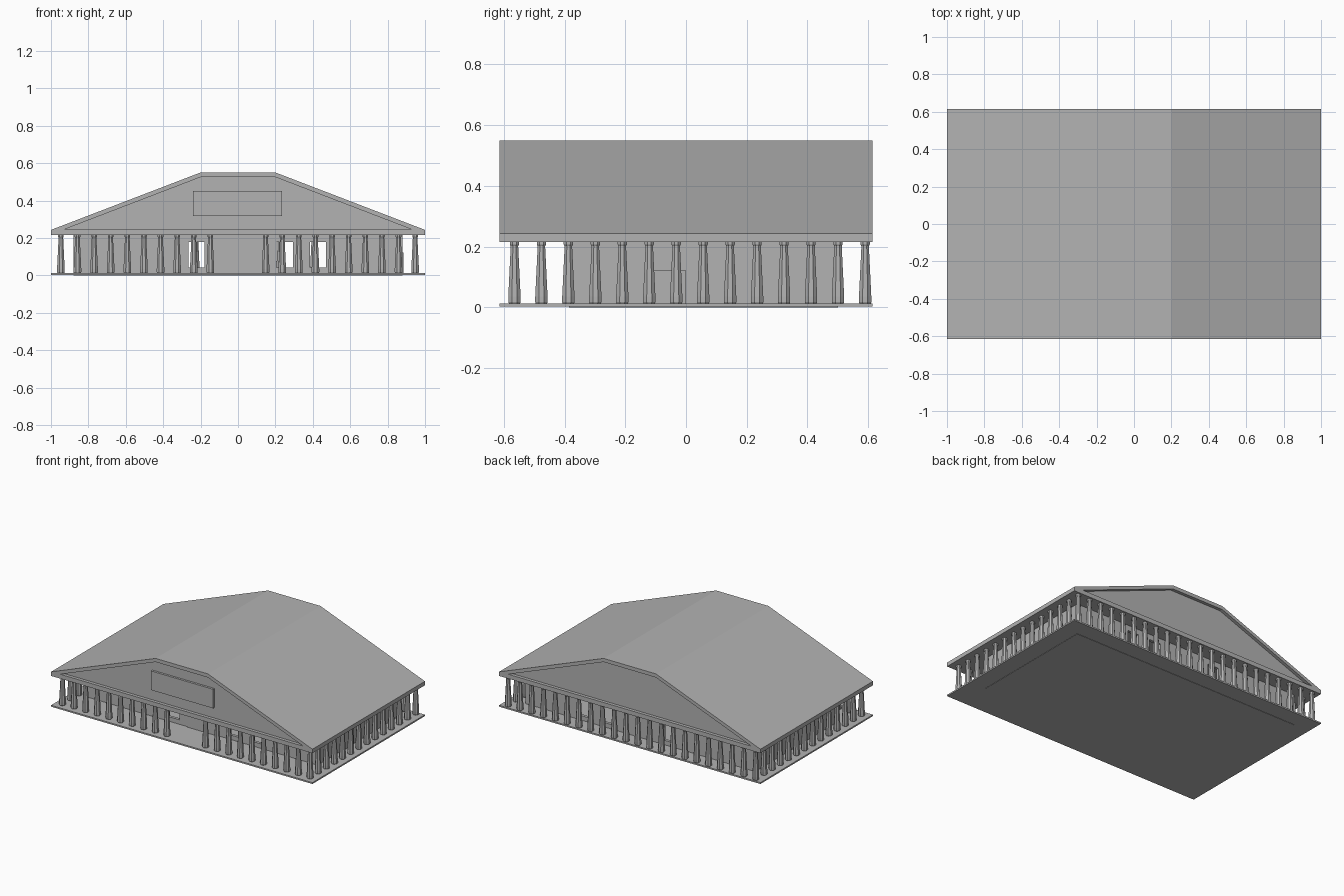
import bpy, bmesh, math

if "Cube" in bpy.data.objects:
    bpy.data.objects.remove(bpy.data.objects["Cube"])

stone = bpy.data.materials.new("grey_stone")
stone.diffuse_color = (0.45, 0.45, 0.45, 1)
stone.use_nodes = True
stone.node_tree.nodes["Principled BSDF"].inputs["Base Color"].default_value = stone.diffuse_color


def finish(name, bm):
    bmesh.ops.recalc_face_normals(bm, faces=bm.faces)
    me = bpy.data.meshes.new(name)
    bm.to_mesh(me)
    bm.free()
    me.materials.append(stone)
    ob = bpy.data.objects.new(name, me)
    bpy.context.collection.objects.link(ob)
    return ob


def add_box(bm, x0, x1, y0, y1, z0, z1):
    vs = bmesh.ops.create_cube(bm, size=1)["verts"]
    for v in vs:
        v.co = ((x0 + x1) / 2 + v.co.x * (x1 - x0),
                (y0 + y1) / 2 + v.co.y * (y1 - y0),
                (z0 + z1) / 2 + v.co.z * (z1 - z0))


def box(name, *dims):
    bm = bmesh.new()
    add_box(bm, *dims)
    return finish(name, bm)


# Ground slab and inner floor
box("base_slab", -1, 1, -0.615, 0.615, 0.002, 0.012)
X, YF, YB, T, TOP = 0.88, -0.385, 0.50, 0.02, 0.216
box("hall_floor", -X, X, YF, YB, 0, 0.014)

# Hall walls, long walls pierced by windows
WINDOWS = [(-0.265, -0.18), (0.205, 0.295), (0.385, 0.47)]
WZ0, WZ1 = 0.043, 0.178


def pierced_wall(name, y0, y1):
    bm = bmesh.new()
    x = -X
    for a, b in WINDOWS:
        add_box(bm, x, a, y0, y1, 0.012, TOP)
        add_box(bm, a, b, y0, y1, 0.012, WZ0)
        add_box(bm, a, b, y0, y1, WZ1, TOP)
        x = b
    add_box(bm, x, X, y0, y1, 0.012, TOP)
    finish(name, bm)


pierced_wall("front_wall", YF, YF + T)
pierced_wall("back_wall", YB - T, YB)
box("left_wall", -X, -X + T, YF + T, YB - T, 0.012, TOP)
box("right_wall", X - T, X, YF + T, YB - T, 0.012, TOP)

# Doors
for name, a, b in (("door_left_panel", -0.113, -0.052),
                   ("door_centre_panel", -0.052, 0.052),
                   ("door_right_panel", 0.052, 0.113)):
    box(name, a, b, YF - 0.006, YF, 0.012, 0.11)
box("side_door", X, X + 0.006, -0.105, 0.0, 0.012, 0.122)

# Roof with recessed pediments at both ends
OUTER = [(-1, 0.215), (-1, 0.243), (-0.2, 0.55), (0.2, 0.55), (1, 0.243), (1, 0.215)]
INNER = [(-0.93, 0.245), (-0.2, 0.525), (0.2, 0.525), (0.93, 0.245)]
DEPTH = 0.022
bm = bmesh.new()
ends = []
for s in (-1, 1):
    o = [bm.verts.new((x, s * 0.615, z)) for x, z in OUTER]
    i = [bm.verts.new((x, s * 0.615, z)) for x, z in INNER]
    r = [bm.verts.new((x, s * (0.615 - DEPTH), z)) for x, z in INNER]
    for f in ((o[0], o[1], i[0]), (o[1], o[2], i[1], i[0]), (o[2], o[3], i[2], i[1]),
              (o[3], o[4], i[3], i[2]), (o[4], o[5], i[3]), (o[5], o[0], i[0], i[3])):
        bm.faces.new(f)
    for k in range(4):
        bm.faces.new((i[k], i[(k + 1) % 4], r[(k + 1) % 4], r[k]))
    bm.faces.new(r)
    ends.append(o)
for k in range(6):
    n = (k + 1) % 6
    bm.faces.new((ends[0][k], ends[0][n], ends[1][n], ends[1][k]))
finish("roof", bm)

# Blank plaque on the front pediment
box("pediment_plaque", -0.24, 0.235, -0.608, -0.592, 0.318, 0.45)

# Tapered column, lathed from a profile
PROFILE = [(0.019, 0.011), (0.022, 0.017), (0.022, 0.035), (0.0135, 0.198),
           (0.0135, 0.202), (0.0165, 0.207), (0.0165, 0.216)]
SIDES = 8
bm = bmesh.new()
rings = [[bm.verts.new((r * math.cos(math.tau * (k + 0.5) / SIDES),
                        r * math.sin(math.tau * (k + 0.5) / SIDES), z))
          for k in range(SIDES)] for r, z in PROFILE]
for a, b in zip(rings, rings[1:]):
    for k in range(SIDES):
        n = (k + 1) % SIDES
        bm.faces.new((a[k], a[n], b[n], b[k]))
bm.faces.new(rings[0])
bm.faces.new(rings[-1])
first = finish("column", bm)
first.location = (-0.947, -0.565, 0)

# Colonnade: front with a gap, full back row, two side rows
STEP = 0.0888
spots = [(s * (0.947 - STEP * k), -0.565) for k in range(10) for s in (-1, 1)][1:]
spots += [(-0.947 + 1.894 * k / 21, 0.59) for k in range(22)]
spots += [(s * 0.947, -0.565 + STEP * k) for k in range(1, 13) for s in (-1, 1)]
for x, y in spots:
    c = bpy.data.objects.new("column", first.data)
    c.location = (x, y, 0)
    bpy.context.collection.objects.link(c)
